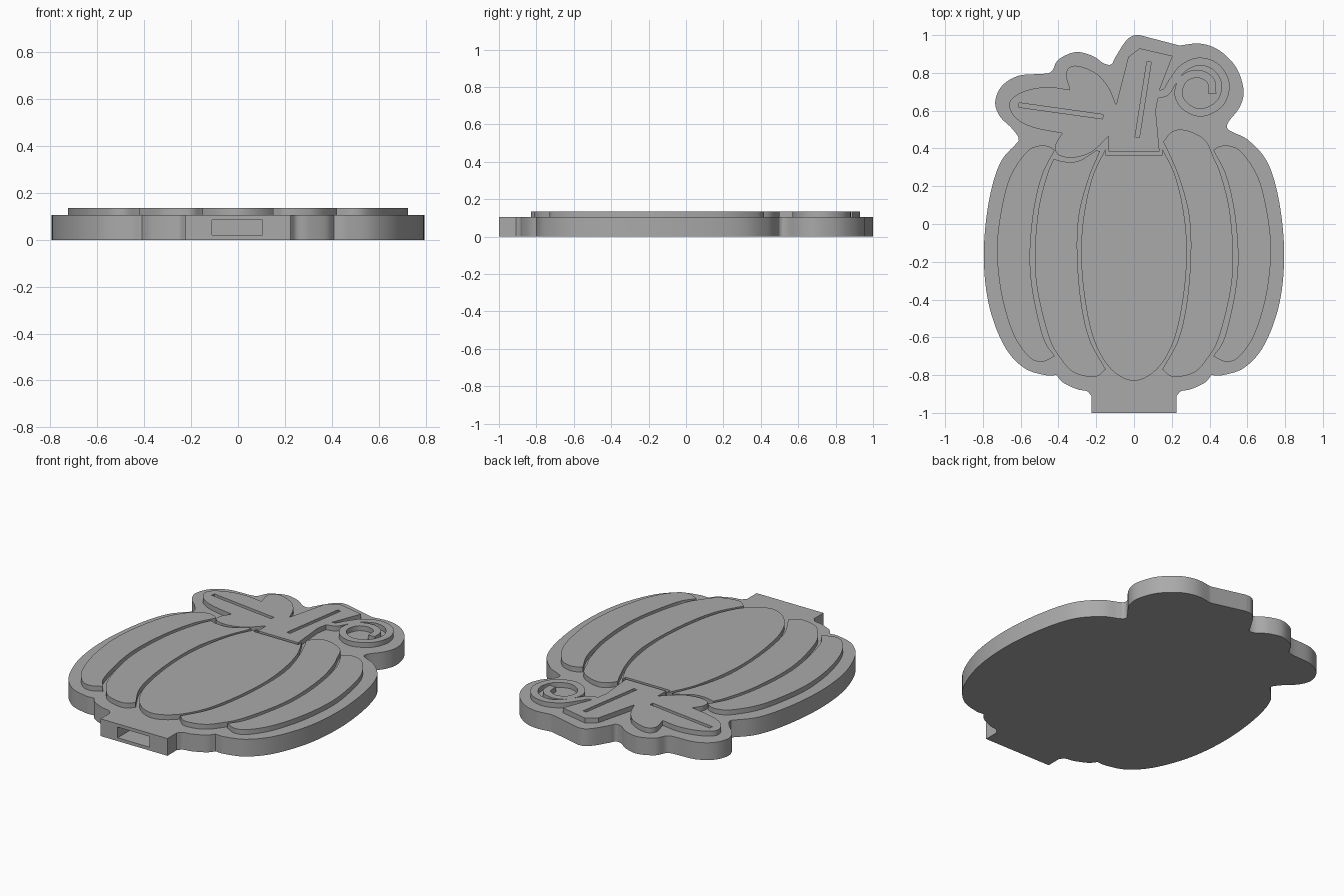
import bpy, bmesh
from mathutils import Vector

cube = bpy.data.objects.get("Cube")
if cube:
    bpy.data.objects.remove(cube, do_unlink=True)

BASE_TOP, RELIEF_TOP = .105, .135

grey = bpy.data.materials.new("plain_grey")
grey.use_nodes = True
grey.diffuse_color = (.4, .4, .4, 1)
grey.node_tree.nodes["Principled BSDF"].inputs["Base Color"].default_value = (.4, .4, .4, 1)


def smooth(points, steps=7):
    """Open smooth curve passing through all the points."""
    p = [Vector(q) for q in points]
    if len(p) < 3:
        return p
    p = [p[0] * 2 - p[1]] + p + [p[-1] * 2 - p[-2]]
    out = []
    for a, b, c, d in zip(p, p[1:], p[2:], p[3:]):
        for i in range(steps):
            t = i / steps
            out.append(b + (c - a) * (t / 2) + (a * 2 - b * 5 + c * 4 - d) * (t * t / 2)
                       + (b * 3 - a - c * 3 + d) * (t ** 3 / 2))
    return out + [p[-2]]


def flip(points):
    return [(-x, y) for x, y in points]


def slab(name, runs, bottom, top):
    """Extrude an outline made of smooth runs that meet at corners."""
    outline = []
    for run in runs:
        for p in smooth(run):
            if not outline or (p - outline[-1]).length > .0005:
                outline.append(p)
    if (outline[0] - outline[-1]).length < .0005:
        outline.pop()
    bm = bmesh.new()
    face = bm.faces.new([bm.verts.new((p.x, p.y, bottom)) for p in outline])
    ext = bmesh.ops.extrude_face_region(bm, geom=[face])
    moved = [v for v in ext["geom"] if isinstance(v, bmesh.types.BMVert)]
    bmesh.ops.translate(bm, verts=moved, vec=(0, 0, top - bottom))
    bmesh.ops.recalc_face_normals(bm, faces=bm.faces)
    mesh = bpy.data.meshes.new(name)
    bm.to_mesh(mesh)
    bm.free()
    mesh.materials.append(grey)
    obj = bpy.data.objects.new(name, mesh)
    bpy.context.collection.objects.link(obj)
    return obj


def select(obj):
    bpy.ops.object.select_all(action="DESELECT")
    obj.select_set(True)
    bpy.context.view_layer.objects.active = obj


def cut(obj, cutter):
    mod = obj.modifiers.new("cut", "BOOLEAN")
    mod.operation, mod.solver, mod.object = "DIFFERENCE", "EXACT", cutter
    select(obj)
    bpy.ops.object.modifier_apply(modifier=mod.name)
    bpy.data.objects.remove(cutter, do_unlink=True)


def ribbon(points, width):
    """Constant-width band along a curve, as outline runs."""
    c = smooth(points)
    left, right = [], []
    for i, p in enumerate(c):
        d = (c[min(i + 1, len(c) - 1)] - c[max(i - 1, 0)]).normalized()
        n = Vector((-d.y, d.x)) * width / 2
        left.append(p + n)
        right.append(p - n)
    return [[p] for p in left + right[::-1]]


parts = []

# Backing plate with a tab at the bottom
side = [(.61, .44), (.71, .32), (.77, .11), (.795, -.16), (.77, -.42), (.69, -.64),
        (.585, -.76), (.47, -.8), (.41, -.8)]
foot = [(.41, -.8), (.375, -.84), (.3, -.875), (.25, -.885), (.225, -.91)]
tendril_edge = [(.24, .945), (.35, .955), (.45, .92), (.54, .83), (.58, .71), (.56, .62),
                (.5, .54), (.495, .505), (.525, .485)]
leaf_edge = [(-.61, .44), (-.615, .465), (-.65, .51), (-.71, .57), (-.735, .645), (-.7, .73),
             (-.61, .785), (-.48, .795), (-.435, .81), (-.4, .87), (-.31, .91), (-.22, .89),
             (-.16, .85), (-.12, .845), (-.1, .88), (-.05, .96), (-.01, .995), (.03, 1)]
plate = slab("backing_plate", [
    [(.03, 1)], tendril_edge + side, foot, [(.225, -1)], [(-.225, -1)],
    flip(foot[::-1]), flip(side[::-1]), leaf_edge], 0, BASE_TOP)
parts.append(plate)

# Slot in the tab
cut(plate, slab("slot_cutter", [[(-.11, -1.1)], [(.105, -1.1)], [(.105, -.6)], [(-.11, -.6)]],
                .02, .085))


def relief(name, runs):
    obj = slab(name, runs, BASE_TOP - .005, RELIEF_TOP)
    parts.append(obj)
    return obj


# Pumpkin ribs
half = [(.15, .4), (.22, .25), (.265, .05), (.28, -.16), (.26, -.4), (.21, -.62),
        (.12, -.77), (0, -.83)]
relief("centre_rib", [[(-.15, .365)], [(.15, .365)], half + flip(half[::-1])[1:]])

inner = [(.18, .385), (.24, .24), (.29, .05), (.3, -.16), (.28, -.41), (.235, -.61), (.15, -.77)]
outer = [(.15, -.77), (.21, -.81), (.32, -.785), (.39, -.71), (.45, -.6), (.51, -.36),
         (.525, -.16), (.505, .08), (.46, .26), (.425, .345)]
crown = [(.425, .345), (.38, .44), (.31, .485), (.24, .5), (.19, .48), (.155, .435)]
under_leaf = [(-.425, .345), (-.37, .33), (-.29, .335), (-.2, .39)]
relief("left_middle_rib", [inner, outer + crown[1:]])
relief("right_middle_rib", [flip(inner), flip(outer), under_leaf])

rim = [(.42, .39), (.45, .41), (.5, .415), (.57, .38), (.66, .24), (.71, .03), (.725, -.16),
       (.7, -.38), (.64, -.58), (.56, -.7), (.49, -.73), (.42, -.7)]
groove = [(.42, -.7), (.48, -.6), (.535, -.36), (.55, -.16), (.53, .07), (.485, .26), (.42, .39)]
relief("left_outer_rib", [rim, groove])
relief("right_outer_rib", [flip(rim), flip(groove)])

# Leaf and stem in one piece, with vein slots
leaf = relief("leaf_and_stem", [
    [(-.095, .63), (-.13, .715), (-.19, .79), (-.27, .83), (-.33, .835), (-.36, .795), (-.34, .71)],
    [(-.34, .71), (-.45, .725), (-.56, .71), (-.64, .67), (-.66, .62), (-.62, .555),
     (-.53, .51), (-.38, .48)],
    [(-.38, .48), (-.415, .42), (-.405, .37), (-.34, .35), (-.26, .365), (-.2, .4), (-.135, .465)],
    [(-.135, .385)], [(.135, .385)], [(.115, .6)], [(.135, .71)], [(.205, .89)],
    [(.03, .93)], [(-.03, .885)]])
for ends in ([(-.61, .63), (-.165, .568)], [(.08, .86), (.017, .46)]):
    cut(leaf, slab("vein_cutter", ribbon(ends, .023), 0, RELIEF_TOP + .1))

# Curled tendril
relief("tendril", ribbon([
    (.12, .685), (.17, .7), (.205, .755), (.26, .825), (.345, .86), (.435, .83), (.485, .74),
    (.455, .64), (.36, .59), (.275, .62), (.235, .69), (.265, .77), (.34, .795), (.405, .76),
    (.415, .69)], .042))

for obj in parts:
    select(obj)
    bpy.ops.object.shade_smooth_by_angle()
